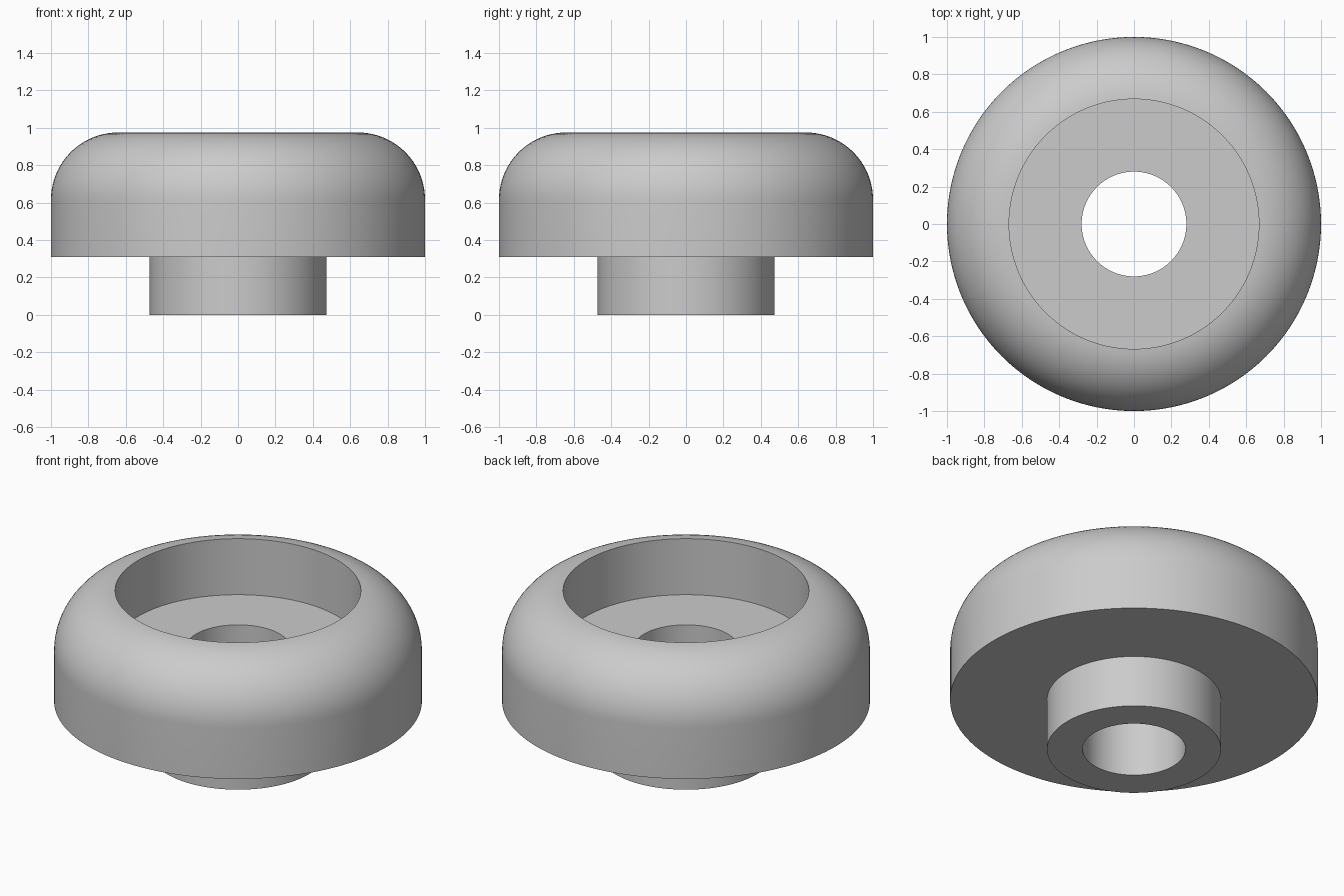
import bpy, bmesh, math
from mathutils import Matrix

if "Cube" in bpy.data.objects:
    bpy.data.objects.remove(bpy.data.objects["Cube"])

SEGMENTS = 128

# Plain grey finish
grey = bpy.data.materials.new("grey")
grey.diffuse_color = (0.6, 0.6, 0.6, 1)
grey.use_nodes = True
grey.node_tree.nodes["Principled BSDF"].inputs["Base Color"].default_value = grey.diffuse_color


def lathe(name, profile, material):
    """Revolve a closed (radius, z) profile around the z axis."""
    bm = bmesh.new()
    verts = [bm.verts.new((r, 0, z)) for r, z in profile]
    edges = [bm.edges.new((a, b)) for a, b in zip(verts, verts[1:] + verts[:1])]
    bmesh.ops.spin(bm, geom=verts + edges, cent=(0, 0, 0), axis=(0, 0, 1),
                   angle=2 * math.pi, steps=SEGMENTS, use_merge=True)
    bmesh.ops.remove_doubles(bm, verts=bm.verts, dist=1e-5)
    bmesh.ops.recalc_face_normals(bm, faces=bm.faces)
    mesh = bpy.data.meshes.new(name)
    bm.to_mesh(mesh)
    bm.free()
    mesh.materials.append(material)
    obj = bpy.data.objects.new(name, mesh)
    bpy.context.collection.objects.link(obj)
    bpy.ops.object.select_all(action='DESELECT')
    obj.select_set(True)
    bpy.context.view_layer.objects.active = obj
    bpy.ops.object.shade_smooth_by_angle(angle=math.radians(30))
    return obj


# Rounded shoulder, from the outer wall up to the recess rim
RADIUS, TOP, RIM = 0.36, 0.975, 0.668
sweep = math.acos((RIM - (1 - RADIUS)) / RADIUS)
shoulder = [(1 - RADIUS + RADIUS * math.cos(sweep * i / 20),
             TOP - RADIUS + RADIUS * math.sin(sweep * i / 20)) for i in range(21)]

# Cap with a round recess, a hollow hub below and a through hole
lathe("bushing", [(0.28, 0), (0.473, 0), (0.473, 0.31), (1, 0.31)]
      + shoulder + [(RIM, 0.638), (0.28, 0.638)], grey)
